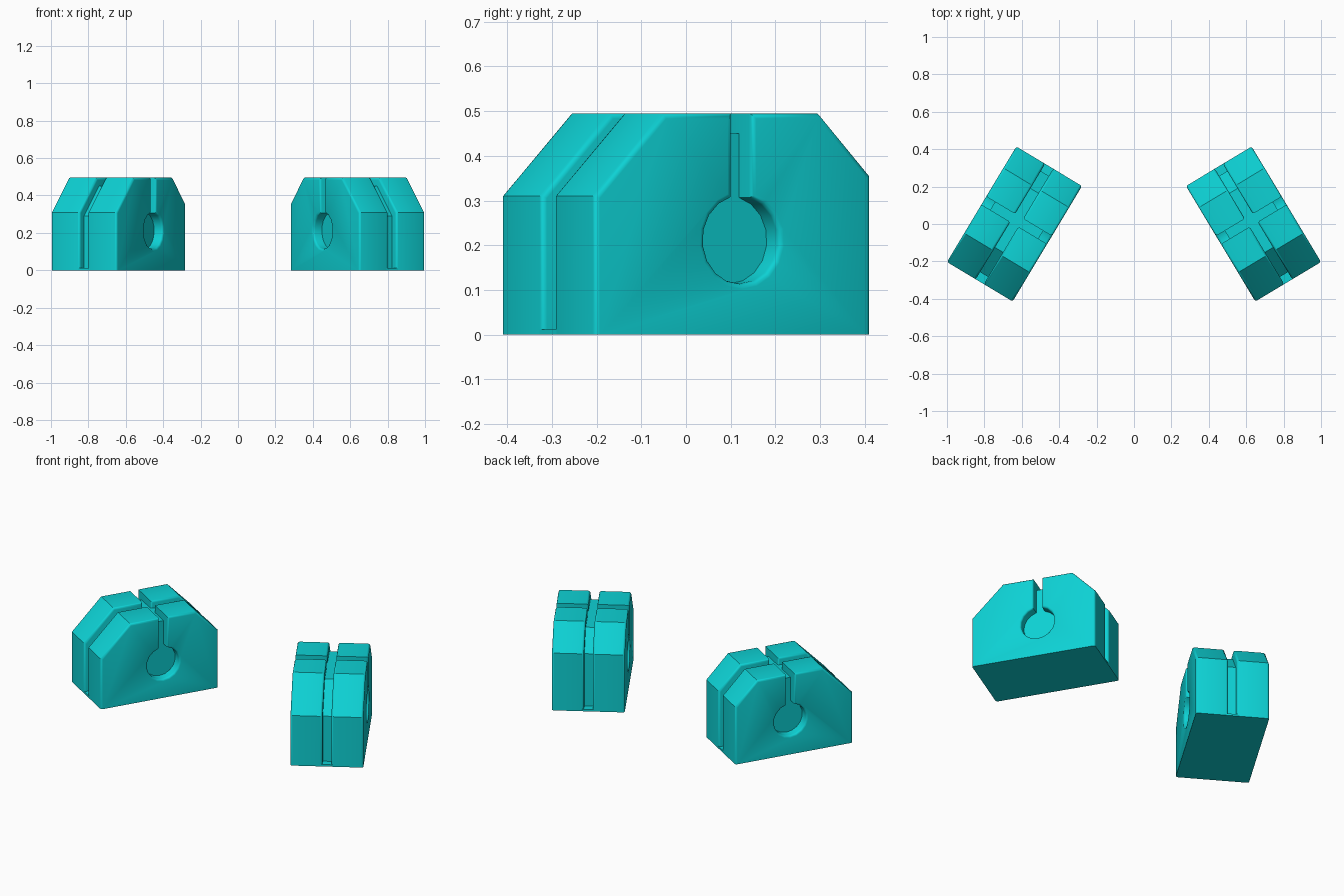
import bpy
import bmesh
import math
from mathutils import Vector

if "Cube" in bpy.data.objects:
    bpy.data.objects.remove(bpy.data.objects["Cube"], do_unlink=True)

HALF_LENGTH, HALF_WIDTH, HEIGHT = 0.36, 0.205, 0.495
GROOVE, DEPTH = 0.025, 0.045          # half groove width, groove depth
HOLE_U, HOLE_Z, HOLE_R = 0.023, 0.212, 0.098
ANGLE = math.radians(59)

cyan = bpy.data.materials.new("bright cyan")
cyan.use_nodes = True
cyan.diffuse_color = (0.004, 0.64, 0.66, 1)
cyan.node_tree.nodes["Principled BSDF"].inputs["Base Color"].default_value = cyan.diffuse_color


def outline(inset, notch=()):
    """Side profile with a long front chamfer and a short back one."""
    end, top, slide = HALF_LENGTH - inset, HEIGHT - inset, inset * 0.42
    return [(-end, 0), (-end, 0.31 - slide), (-0.18 + slide, top), *notch,
            (0.226 - slide, top), (end, 0.355 - slide), (end, 0)]


def keyhole(steps=16):
    """Slot from the top running down into a round opening."""
    gap = math.asin(GROOVE / HOLE_R)
    points = [(HOLE_U - GROOVE, HEIGHT)]
    for i in range(steps + 1):
        a = math.pi / 2 + gap + (2 * math.pi - 2 * gap) * i / steps
        points.append((HOLE_U + HOLE_R * math.cos(a), HOLE_Z + HOLE_R * math.sin(a)))
    return points + [(HOLE_U + GROOVE, HEIGHT)]


def prism(name, side, profile, v0, v1, bevel=0):
    """Extrude a profile across the block, round its rims, place it on one side."""
    bm = bmesh.new()
    face = bm.faces.new([bm.verts.new((u, v0, z)) for u, z in profile])
    out = bmesh.ops.extrude_face_region(bm, geom=[face])["geom"]
    bmesh.ops.translate(bm, vec=(0, v1 - v0, 0),
                        verts=[g for g in out if isinstance(g, bmesh.types.BMVert)])
    bmesh.ops.recalc_face_normals(bm, faces=bm.faces)
    if bevel:
        rims = [e for e in bm.edges
                if abs(e.verts[0].co.y - e.verts[1].co.y) < 1e-5
                and max(v.co.z for v in e.verts) > 0.001]
        bmesh.ops.bevel(bm, geom=rims, offset=bevel, segments=3, profile=0.5,
                        affect='EDGES', clamp_overlap=False)
    c, s = math.cos(ANGLE), math.sin(ANGLE)
    for vert in bm.verts:
        u, v, z = vert.co
        vert.co = Vector((side * (0.639 - u * c - v * s), u * s - v * c, z))
    bmesh.ops.recalc_face_normals(bm, faces=bm.faces)
    mesh = bpy.data.meshes.new(name)
    bm.to_mesh(mesh)
    bm.free()
    mesh.materials.append(cyan)
    obj = bpy.data.objects.new(name, mesh)
    bpy.context.collection.objects.link(obj)
    bpy.ops.object.select_all(action='DESELECT')
    obj.select_set(True)
    bpy.context.view_layer.objects.active = obj
    bpy.ops.object.shade_smooth_by_angle(angle=math.radians(35))


for label, side in (("left", 1), ("right", -1)):
    # Recessed core that forms the floor of the grooves and round openings
    prism(label + "_core", side, outline(DEPTH), -HALF_WIDTH + 0.055, HALF_WIDTH - 0.055)
    # Rounded cheek plates with keyhole cutouts
    cheek = outline(0, keyhole())
    prism(label + "_inner_cheek", side, cheek, GROOVE, HALF_WIDTH, 0.012)
    prism(label + "_outer_cheek", side, cheek, -HALF_WIDTH, -GROOVE, 0.012)
    # Thin sill closing the groove at the bottom
    sill = [(-HALF_LENGTH, 0), (-HALF_LENGTH, 0.012), (HALF_LENGTH, 0.012), (HALF_LENGTH, 0)]
    prism(label + "_groove_sill", side, sill, -GROOVE - 0.012, GROOVE + 0.012)
